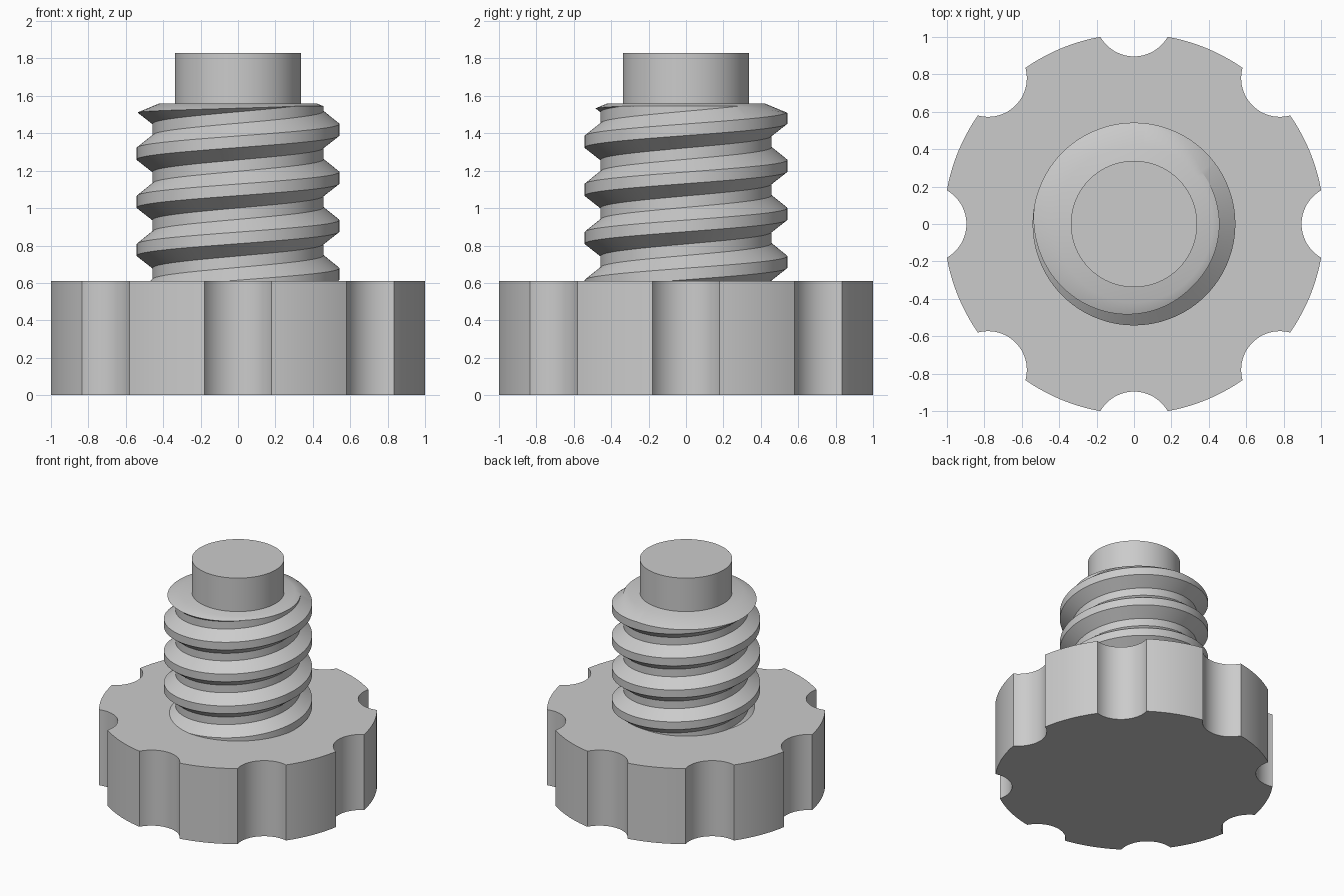
import bpy, bmesh, math

if "Cube" in bpy.data.objects:
    bpy.data.objects.remove(bpy.data.objects["Cube"], do_unlink=True)

grey = bpy.data.materials.new("plain_grey")
grey.use_nodes = True
COLOR = (0.6, 0.6, 0.6, 1)
grey.diffuse_color = COLOR
grey.node_tree.nodes["Principled BSDF"].inputs["Base Color"].default_value = COLOR


def add_object(name, bm):
    bmesh.ops.recalc_face_normals(bm, faces=bm.faces[:])
    mesh = bpy.data.meshes.new(name)
    bm.to_mesh(mesh)
    bm.free()
    mesh.materials.append(grey)
    ob = bpy.data.objects.new(name, mesh)
    bpy.context.collection.objects.link(ob)
    return ob


def smooth(ob):
    bpy.ops.object.select_all(action='DESELECT')
    ob.select_set(True)
    bpy.context.view_layer.objects.active = ob
    bpy.ops.object.shade_smooth_by_angle(angle=math.radians(28))


def polar(r, a, z):
    return (r * math.cos(a), r * math.sin(a), z)


def prism(name, outline, z0, z1):
    bm = bmesh.new()
    base = bm.faces.new([bm.verts.new((x, y, z0)) for x, y in outline])
    top = bmesh.ops.extrude_face_region(bm, geom=[base], use_keep_orig=True)
    verts = [v for v in top["geom"] if isinstance(v, bmesh.types.BMVert)]
    bmesh.ops.translate(bm, verts=verts, vec=(0, 0, z1 - z0))
    return add_object(name, bm)


def lathe(name, profile, steps, turn=0.0):
    bm = bmesh.new()
    rings = [[bm.verts.new(polar(r, turn + math.tau * i / steps, z)) for i in range(steps)]
             for r, z in profile]
    for low, high in zip(rings, rings[1:]):
        for i in range(steps):
            j = (i + 1) % steps
            bm.faces.new((low[i], low[j], high[j], high[i]))
    bm.faces.new(rings[0])
    bm.faces.new(rings[-1])
    return add_object(name, bm)


# Knob outline: eight rim arcs separated by round finger notches
RIM, NOTCH, REACH = 1.0167, 0.207, 1.103
along = (REACH**2 + RIM**2 - NOTCH**2) / (2 * REACH)
half = math.acos(along / RIM)
swing = math.acos((REACH - along) / NOTCH)
outline = []
for k in range(8):
    mid = k * math.pi / 4
    cx, cy = REACH * math.cos(mid), REACH * math.sin(mid)
    for i in range(25):
        a = mid + math.pi + swing * (1 - i / 12)
        outline.append((cx + NOTCH * math.cos(a), cy + NOTCH * math.sin(a)))
    for i in range(1, 10):
        a = mid + half + (math.pi / 4 - 2 * half) * i / 10
        outline.append((RIM * math.cos(a), RIM * math.sin(a)))
smooth(prism("knob", outline, 0, 0.61))

# Screw thread: helical trapezoid profile, closed at both ends
STEPS, TURNS, PITCH, START = 96, 7, 0.257, 0.135
ROOT, CREST = 0.457, 0.542
profile = [(ROOT, -0.098), (CREST, -0.032), (CREST, 0.03), (ROOT, 0.098)]
bm = bmesh.new()
rows = []
for n in range(STEPS * TURNS + 1):
    a = math.tau * n / STEPS
    rise = START + PITCH * n / STEPS
    rows.append([bm.verts.new(polar(r, a, rise + dz)) for r, dz in profile])
for n in range(STEPS * TURNS):
    for k in range(3):
        bm.faces.new((rows[n][k], rows[n + 1][k], rows[n + 1][k + 1], rows[n][k + 1]))
    if n + STEPS < STEPS * TURNS:
        up = n + STEPS
        bm.faces.new((rows[n][3], rows[n + 1][3], rows[up + 1][0], rows[up][0]))
rim = [e for e in bm.edges if e.is_boundary]
ends = [bm.verts.new((0, 0, 0)), bm.verts.new((0, 0, 2.3))]
for e in rim:
    bm.faces.new((e.verts[0], e.verts[1], ends[e.verts[0].co.z > 1]))
thread = add_object("screw_thread", bm)

# Envelope trims the thread to length with a shallow chamfer on top
envelope = lathe("thread_envelope", [(0.62, 0.5), (0.62, 1.477), (0.42, 1.56)], STEPS, 0.01)
envelope.hide_render = True
trim = thread.modifiers.new("trim", 'BOOLEAN')
trim.operation = 'INTERSECT'
trim.solver = 'EXACT'
trim.object = envelope
bpy.context.view_layer.objects.active = thread
bpy.ops.object.modifier_apply(modifier=trim.name)
bpy.data.objects.remove(envelope, do_unlink=True)
smooth(thread)

# Plain pin at the tip
smooth(lathe("tip_pin", [(0.338, 1.45), (0.338, 1.83)], 64))
